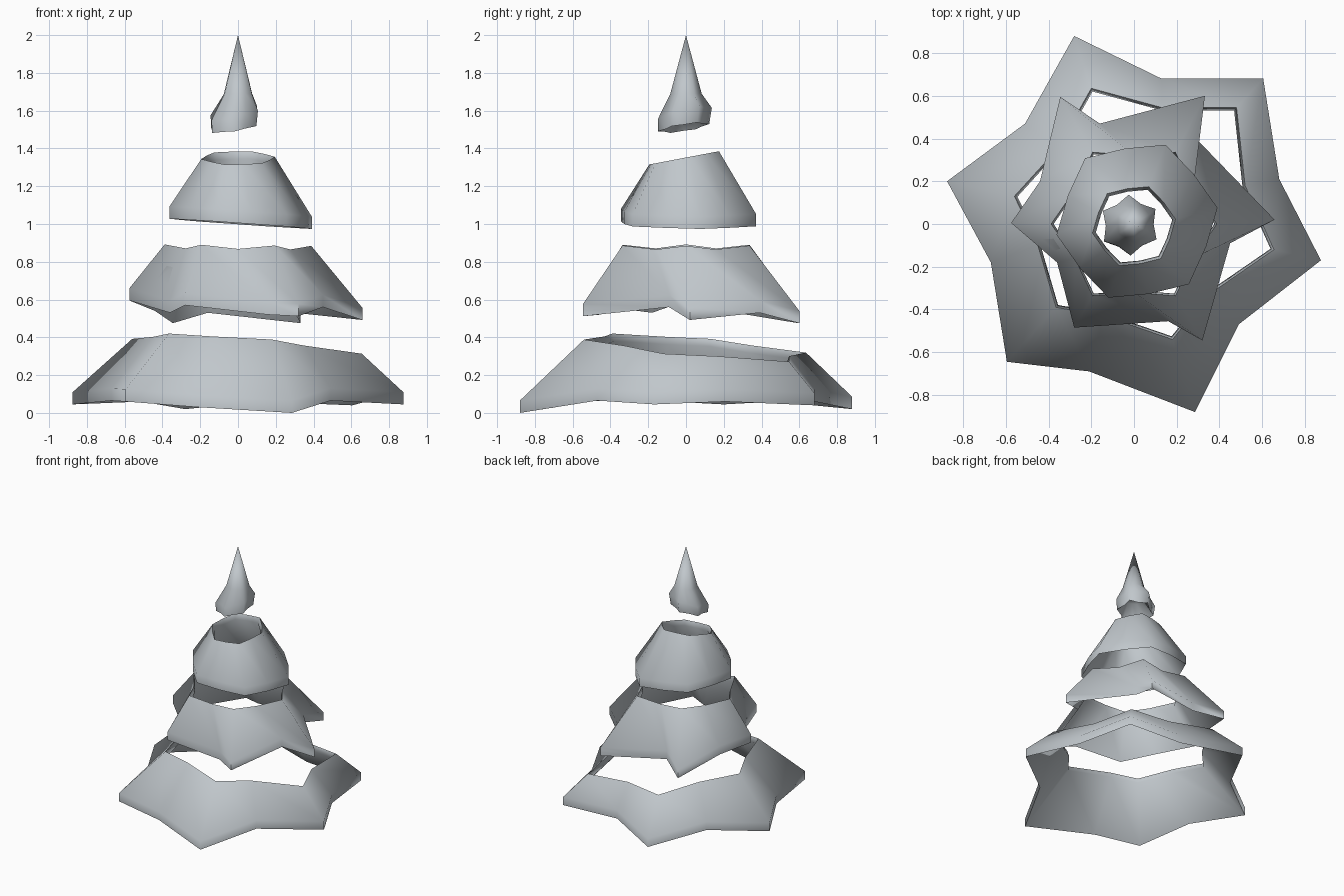
import bpy, bmesh, math

if "Cube" in bpy.data.objects:
    bpy.data.objects.remove(bpy.data.objects["Cube"])

grey = bpy.data.materials.new("pale_grey")
grey.diffuse_color = (0.53, 0.57, 0.60, 1)
grey.use_nodes = True
grey.node_tree.nodes["Principled BSDF"].inputs["Base Color"].default_value = grey.diffuse_color


def star(r_tip, r_valley, phase, plane, cx=0.0, cy=0.0):
    """Six-pointed ring lying on the plane z = a + b*x + c*y."""
    pts = []
    for i in range(12):
        a = math.radians(phase + 30 * i)
        r = r_valley if i % 2 else r_tip
        x, y = cx + r * math.cos(a), cy + r * math.sin(a)
        pts.append((x, y, plane[0] + plane[1] * x + plane[2] * y))
    return pts


def shift(ring, scale, dz):
    n = len(ring)
    cx = sum(p[0] for p in ring) / n
    cy = sum(p[1] for p in ring) / n
    return [(cx + (x - cx) * scale, cy + (y - cy) * scale, z + dz) for x, y, z in ring]


def loft(name, rings, closed=True, apex=None):
    """Skin consecutive rings; closed joins the last to the first."""
    bm = bmesh.new()
    loops = [[bm.verts.new(p) for p in ring] for ring in rings]
    pairs = list(zip(loops, loops[1:]))
    if closed:
        pairs.append((loops[-1], loops[0]))
    for a, b in pairs:
        for i in range(12):
            j = (i + 1) % 12
            bm.faces.new((a[i], a[j], b[j], b[i]))
    if apex:
        top = bm.verts.new(apex)
        for i in range(12):
            bm.faces.new((loops[0][i], loops[0][(i + 1) % 12], top))
        bm.faces.new(loops[-1])
    bmesh.ops.recalc_face_normals(bm, faces=bm.faces)
    me = bpy.data.meshes.new(name)
    bm.to_mesh(me)
    bm.free()
    me.materials.append(grey)
    ob = bpy.data.objects.new(name, me)
    bpy.context.collection.objects.link(ob)
    bpy.ops.object.select_all(action='DESELECT')
    ob.select_set(True)
    bpy.context.view_layer.objects.active = ob
    bpy.ops.object.shade_smooth_by_angle(angle=math.radians(88))


def tier(name, low, top, inset):
    """Hollow skirt: sloped outside, upright rim, sloped inside."""
    loft(name, [top, shift(low, 1.0, 0.065), low, shift(top, inset, -0.04)])


# bottom tier: wide uneven star, opening tilted down to the back right
low = [(.875, -.17, .045), (.68, .21, .06), (.605, .68, .04), (.13, .68, .06),
       (-.28, .88, .02), (-.51, .47, .06), (-.875, .20, .045), (-.67, -.18, .065),
       (-.595, -.645, .06), (-.21, -.69, .03), (.285, -.88, 0), (.49, -.47, .065)]
hole = [(.655, -.12), (.52, .18), (.48, .545), (.13, .545), (-.20, .635), (-.36, .35),
        (-.56, .13), (-.45, -.10), (-.365, -.39), (-.14, -.43), (.18, -.54), (.35, -.33)]
top = [(x, y, .357 - .082 * x - .085 * y) for x, y in hole]
tier("bottom_tier", low, top, .975)

# second tier: smaller star
low = [(.658, .02, .492), (.30, .39, .53), (.332, .60, .475), (-.16, .47, .53),
       (-.345, .595, .475), (-.44, .20, .54), (-.575, .005, .595), (-.36, -.18, .53),
       (-.28, -.485, .57), (.16, -.455, .52), (.32, -.545, .512), (.45, -.09, .56)]
top = star(.388, .32, 0, (.888, -.01, 0))
top = [(x, y, z - .02 * (i % 2)) for i, (x, y, z) in enumerate(top)]
tier("second_tier", low, top, .97)

# third tier: nearly hexagonal, opening tilted to the front
tier("third_tier", star(.382, .345, 9.5, (1.002, -.07, -.01), .014, .013),
     star(.197, .178, 9.5, (1.352, 0, .19), 0, -.01), .92)

# tip: spike over a small flared skirt, hollow underneath
neck = star(.083, .075, 32, (1.69, 0, 0))
rim = star(.142, .112, 32, (1.592, .2, .2), -.02, -.005)
base = star(.135, .107, 32, (1.515, .15, .15), -.022, -.012)
inner = star(.065, .058, 32, (1.60, 0, 0))
loft("spike_tip", [neck, rim, base, inner], closed=False, apex=(0, 0, 2.0))
